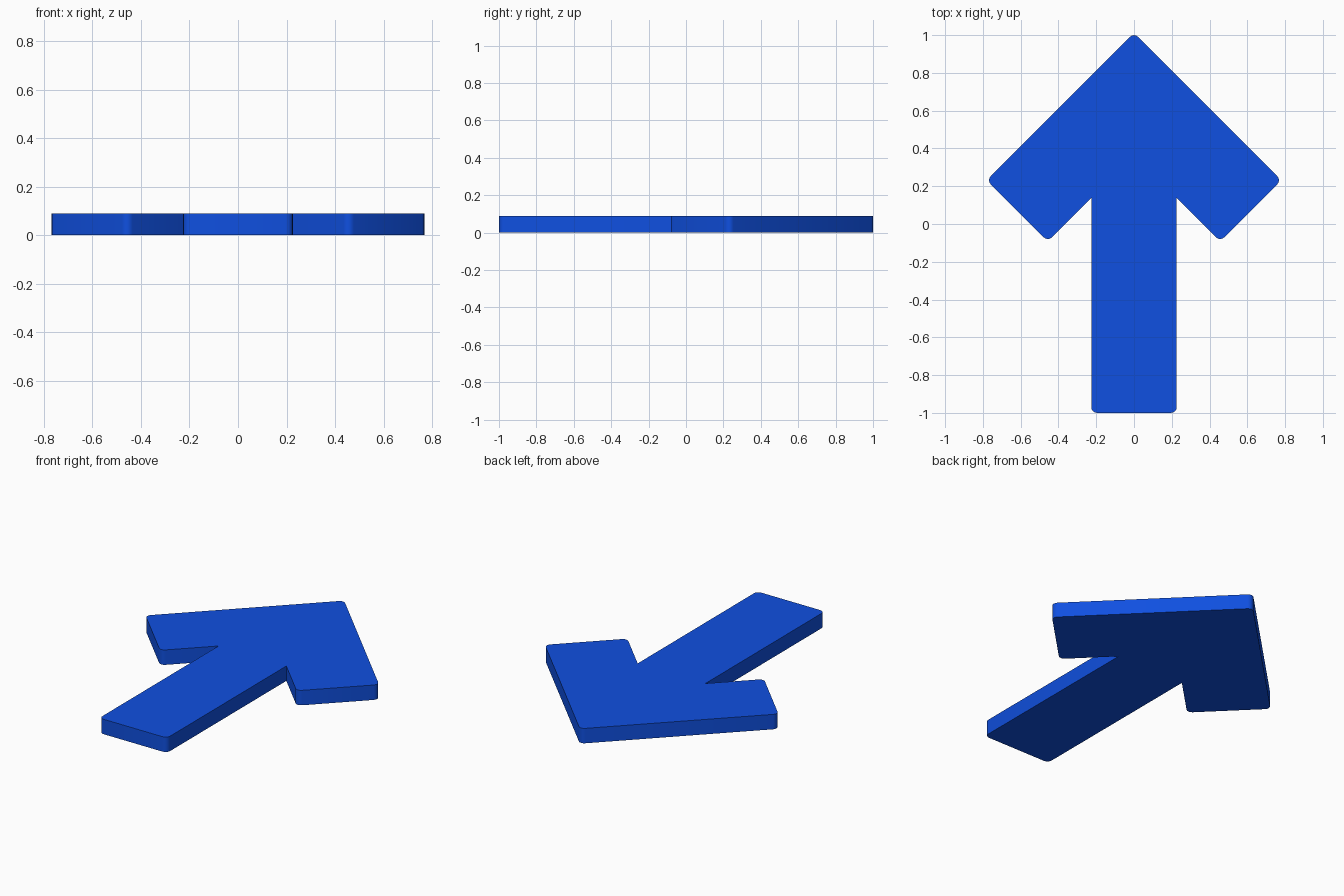
import bpy, bmesh
from math import radians
from mathutils import Vector

if "Cube" in bpy.data.objects:
    bpy.data.objects.remove(bpy.data.objects["Cube"])

THICK, RADIUS, STEPS = 0.09, 0.03, 4

# Right half of the outline, tip to tail: (x, y, rounded corner?)
half = [(0.78, 0.232, True), (0.456, -0.092, True),
        (0.226, 0.138, False), (0.226, -1.0, True)]
outline = [(0, 1.012, True)] + half + [(-x, y, r) for x, y, r in reversed(half)]


def rounded(points):
    """Replace each marked right-angle corner by a small arc."""
    out = []
    for i, (x, y, r) in enumerate(points):
        p = Vector((x, y))
        if not r:
            out.append(p)
            continue
        a = (Vector(points[i - 1][:2]) - p).normalized()
        b = (Vector(points[(i + 1) % len(points)][:2]) - p).normalized()
        centre = p + (a + b) * RADIUS
        for k in range(STEPS + 1):
            t = k / STEPS
            d = (-b).slerp(-a, t)
            out.append(centre + d * RADIUS)
    return out


# Flat arrow plate: outline face extruded upward
bm = bmesh.new()
face = bm.faces.new([bm.verts.new((p.x, p.y, 0)) for p in rounded(outline)])
ext = bmesh.ops.extrude_face_region(bm, geom=[face], use_keep_orig=True)
bmesh.ops.translate(bm, vec=(0, 0, THICK),
                    verts=[v for v in ext["geom"] if isinstance(v, bmesh.types.BMVert)])
bmesh.ops.recalc_face_normals(bm, faces=bm.faces)
mesh = bpy.data.meshes.new("arrow_plate")
bm.to_mesh(mesh)
bm.free()
arrow = bpy.data.objects.new("arrow_plate", mesh)
bpy.context.collection.objects.link(arrow)

# Blue colour
blue = bpy.data.materials.new("blue")
blue.diffuse_color = (0.005, 0.08, 0.75, 1)
blue.use_nodes = True
blue.node_tree.nodes["Principled BSDF"].inputs["Base Color"].default_value = blue.diffuse_color
mesh.materials.append(blue)

# Smooth the corner arcs, keep the rims sharp
bpy.context.view_layer.objects.active = arrow
arrow.select_set(True)
bpy.ops.object.shade_smooth_by_angle(angle=radians(35))
